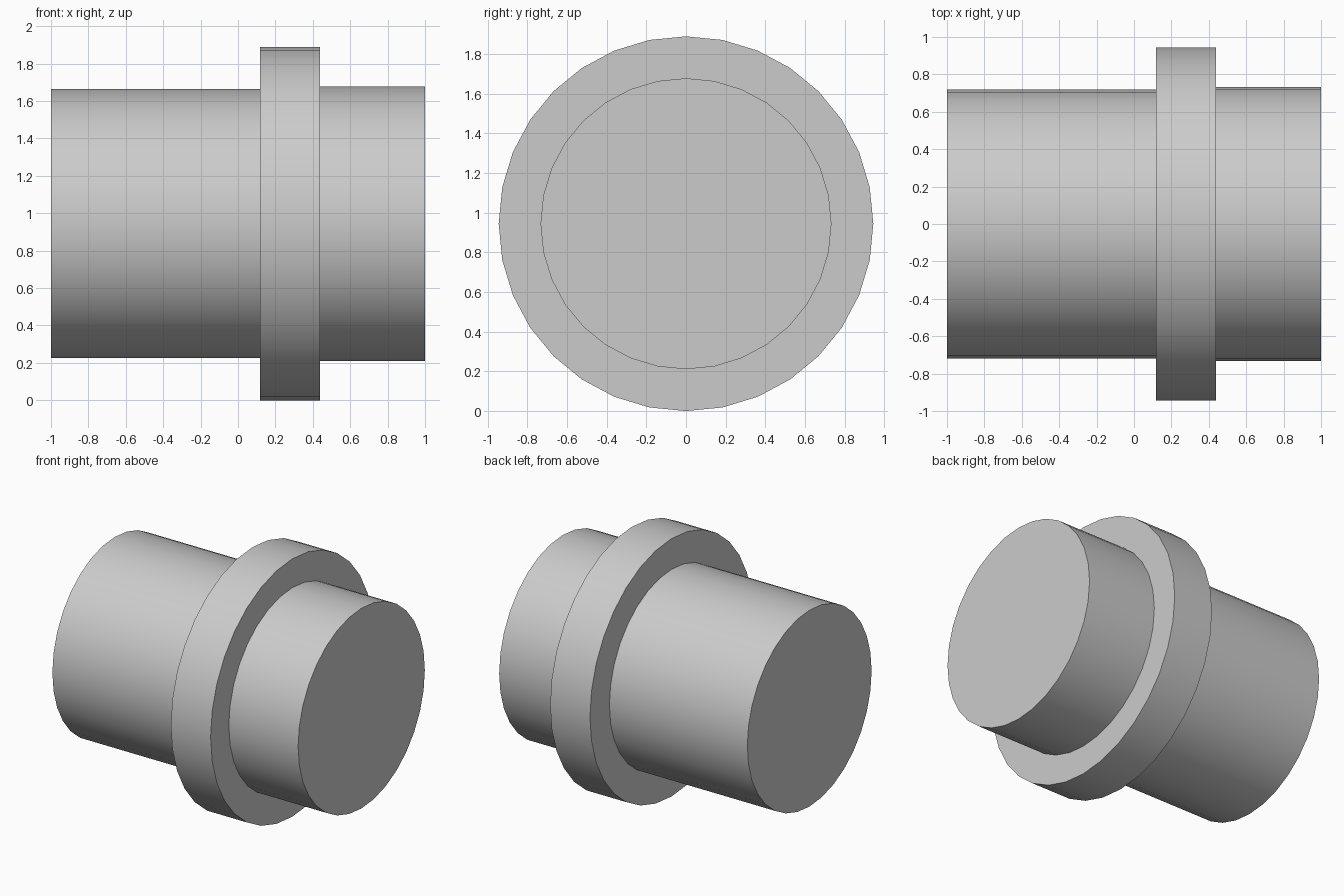
import bpy
import math

if "Cube" in bpy.data.objects:
    bpy.data.objects.remove(bpy.data.objects["Cube"])

AXIS_Z = 0.944   # height of the common axis
SIDES = 32


def drum(name, x0, x1, radius):
    """Capped cylinder lying along x from x0 to x1."""
    bpy.ops.mesh.primitive_cylinder_add(
        vertices=SIDES, radius=radius, depth=x1 - x0,
        location=((x0 + x1) / 2, 0, AXIS_Z), rotation=(0, math.pi / 2, 0))
    obj = bpy.context.object
    obj.name = name
    bpy.ops.object.transform_apply(location=False, rotation=True, scale=True)
    bpy.ops.object.shade_smooth_by_angle(angle=math.radians(30))
    return obj


# Long barrel on the left, wide collar, short barrel on the right
drum("long_barrel", -1.0, 0.117, 0.719)
drum("collar", 0.117, 0.439, 0.944)
drum("short_barrel", 0.439, 1.0, 0.733)
